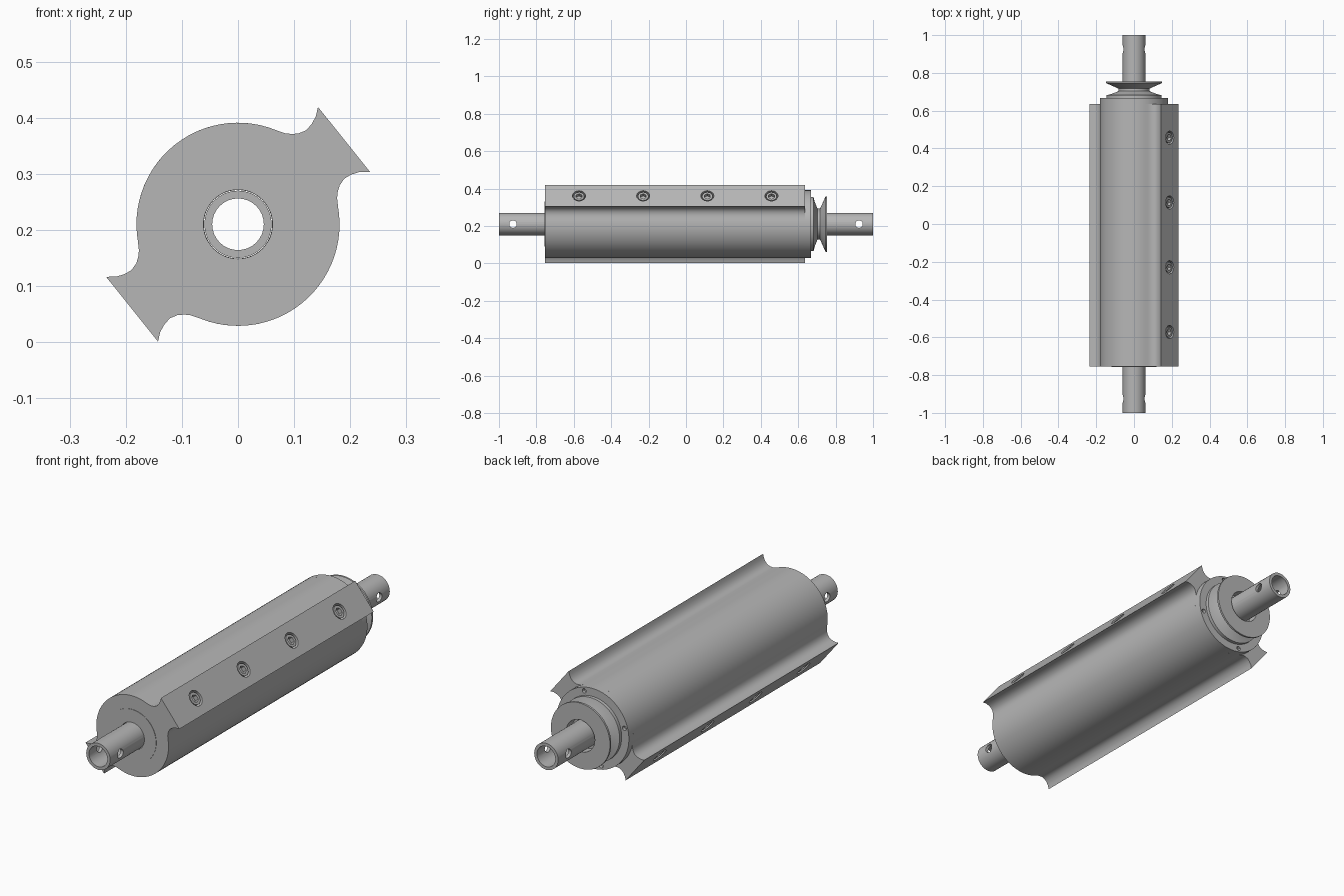
import bpy, bmesh, math
from mathutils import Vector, Matrix

cube = bpy.data.objects.get("Cube")
if cube:
    bpy.data.objects.remove(cube, do_unlink=True)

AXIS_Z = 0.21                    # height of the shaft axis
DRUM_R = 0.181
FRONT, FIN_END, DRUM_END = -0.755, 0.635, 0.667
TILT = math.radians(38.7)        # direction of the first fin
SEAT = 0.242                     # distance of the flat fin face from the axis

steel = bpy.data.materials.new("steel grey")
steel.use_nodes = True
steel.diffuse_color = (0.47, 0.47, 0.47, 1)
steel.node_tree.nodes["Principled BSDF"].inputs["Base Color"].default_value = (0.47, 0.47, 0.47, 1)


def make(name, bm):
    bmesh.ops.recalc_face_normals(bm, faces=bm.faces[:])
    mesh = bpy.data.meshes.new(name)
    bm.to_mesh(mesh)
    bm.free()
    mesh.materials.append(steel)
    ob = bpy.data.objects.new(name, mesh)
    bpy.context.collection.objects.link(ob)
    return ob


def smooth(ob, angle=30):
    bpy.ops.object.select_all(action='DESELECT')
    ob.select_set(True)
    bpy.context.view_layer.objects.active = ob
    bpy.ops.object.shade_smooth_by_angle(angle=math.radians(angle))


def polar(r, a, y):
    return Vector((r * math.cos(a), y, AXIS_Z + r * math.sin(a)))


def lathe(name, profile, n=48):
    """Turn a closed (radius, y) outline around the shaft axis."""
    bm = bmesh.new()
    rings = [[bm.verts.new(polar(r, math.tau * i / n, y)) for r, y in profile] for i in range(n)]
    for i in range(n):
        a, b = rings[i], rings[(i + 1) % n]
        for j in range(len(profile)):
            k = (j + 1) % len(profile)
            bm.faces.new((a[j], a[k], b[k], b[j]))
    return make(name, bm)


def rods(name, items):
    """Several cylinders in one mesh: (centre, direction, radius, length, sides)."""
    bm = bmesh.new()
    for centre, direction, r, length, sides in items:
        turn = Vector(direction).to_track_quat('Z', 'Y').to_matrix().to_4x4()
        bmesh.ops.create_cone(bm, cap_ends=True, segments=sides, radius1=r, radius2=r,
                              depth=length, matrix=Matrix.Translation(centre) @ turn)
    return make(name, bm)


def cut(ob, items):
    cutter = rods("cutter", items)
    cutter.hide_render = True
    mod = ob.modifiers.new("cut", 'BOOLEAN')
    mod.operation, mod.solver, mod.object = 'DIFFERENCE', 'EXACT', cutter
    bpy.ops.object.select_all(action='DESELECT')
    ob.select_set(True)
    bpy.context.view_layer.objects.active = ob
    bpy.ops.object.modifier_apply(modifier=mod.name)
    bpy.data.objects.remove(cutter, do_unlink=True)


# Drum with two opposite fins: (radial, sideways) points along one concave flank
flank = [(0.167, 0.074), (0.175, 0.066), (0.185, 0.059), (0.199, 0.055),
         (0.213, 0.057), (0.228, 0.063), (SEAT, 0.074)]
outline = []
for side in (0, math.pi):
    fin = [(u, -v) for u, v in flank] + flank[::-1]
    outline += [(math.hypot(u, v), TILT + side + math.atan2(v, u)) for u, v in fin]
    start = math.atan2(flank[0][1], flank[0][0])
    sweep = math.pi - 2 * start
    outline += [(DRUM_R, TILT + side + start + sweep * i / 28) for i in range(1, 28)]
bm = bmesh.new()
face = bm.faces.new([bm.verts.new(polar(r, a, FRONT)) for r, a in outline])
ext = bmesh.ops.extrude_face_region(bm, geom=[face])
bmesh.ops.translate(bm, vec=(0, FIN_END - FRONT, 0),
                    verts=[g for g in ext["geom"] if isinstance(g, bmesh.types.BMVert)])
drum = make("finned_drum", bm)

# Bolt positions along both fins
seats = []
for a in (TILT, TILT + math.pi):
    for i in range(4):
        seats.append((a, -0.572 + 0.343 * i))


def on_fins(r, length, sides, offset):
    return [(polar(SEAT + offset, a, y), polar(1, a, 0) - polar(0, a, 0), r, length, sides)
            for a, y in seats]


cut(drum, on_fins(0.035, 0.08, 24, 0) + [((0, 0, AXIS_Z), (0, 1, 0), 0.062, 3, 48)])
smooth(drum)

# Socket head bolts sunk in the fins
bolts = rods("fin_bolts", on_fins(0.028, 0.036, 24, -0.022))
cut(bolts, on_fins(0.018, 0.04, 6, -0.004))
smooth(bolts)

# Rear end cap with four small screw holes
cap = lathe("rear_end_cap", [(0.062, FIN_END - 0.001), (DRUM_R, FIN_END - 0.001),
                             (DRUM_R, DRUM_END), (0.062, DRUM_END)], 64)
cut(cap, [(polar(0.164, math.radians(75 + 90 * i), DRUM_END), (0, 1, 0), 0.01, 0.03, 12)
          for i in range(4)])
smooth(cap)

# Front bearing cover, almost flush
cover = lathe("front_bearing_cover", [(0.0615, FRONT + 0.01), (0.12, FRONT + 0.01),
                                      (0.12, FRONT - 0.002), (0.0615, FRONT - 0.002)])
smooth(cover)

# Grooved pulley with a shallow recess around the shaft
pulley = lathe("pulley", [(0.061, DRUM_END), (0.145, DRUM_END), (0.145, 0.682), (0.12, 0.688),
                          (0.083, 0.703), (0.083, 0.717), (0.148, 0.746), (0.148, 0.755),
                          (0.072, 0.755), (0.072, 0.71), (0.061, 0.71)])
smooth(pulley, 20)

# Hollow shaft with a cross hole at each end
shaft = lathe("hollow_shaft", [(0.06, -1), (0.06, 1), (0.046, 1), (0.046, -1)], 32)
cut(shaft, [((0, y, AXIS_Z), (1, 0, 0), 0.02, 0.3, 24) for y in (-0.925, 0.925)])
smooth(shaft)
